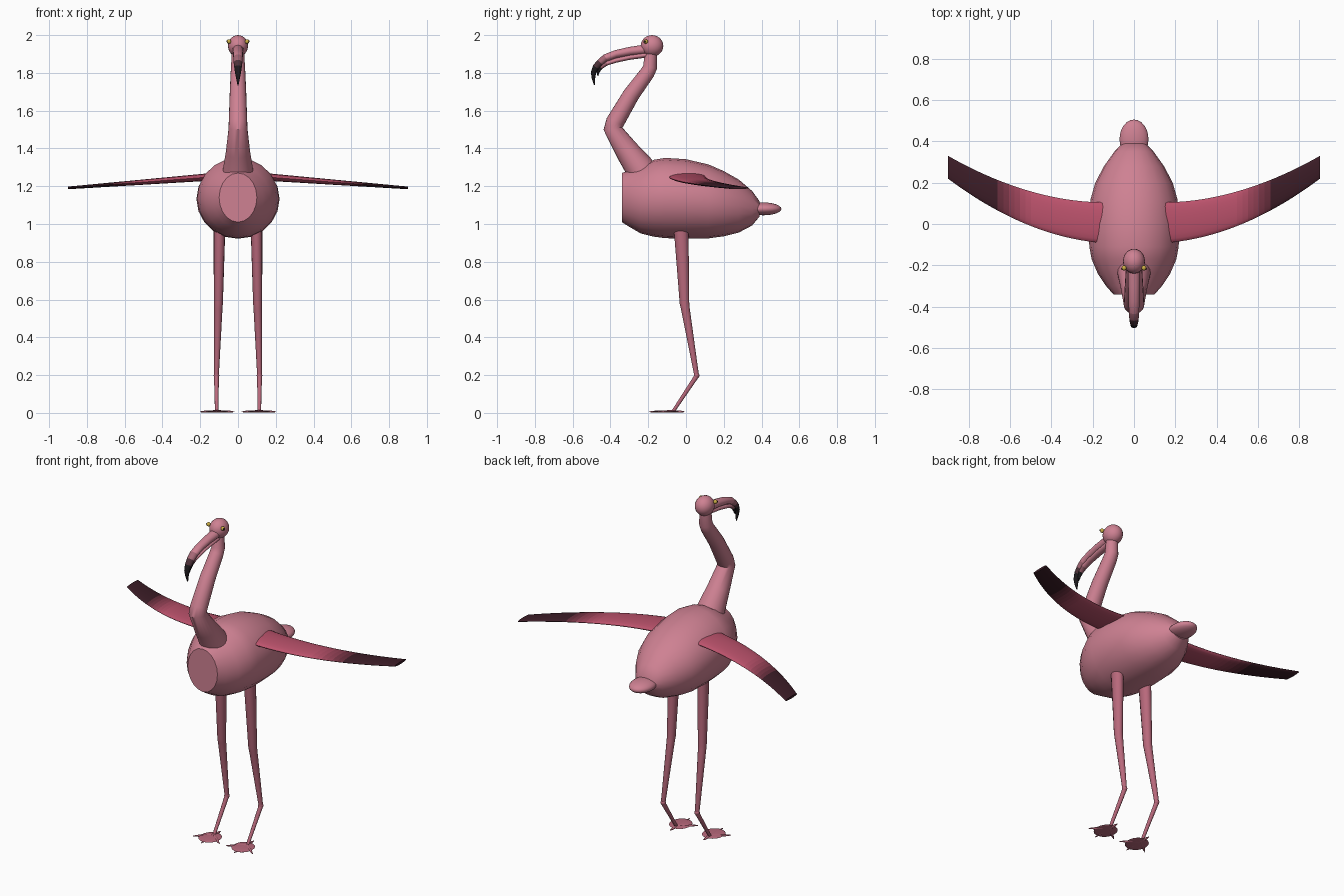
import bpy, bmesh, math
from mathutils import Vector

if "Cube" in bpy.data.objects:
    bpy.data.objects.remove(bpy.data.objects["Cube"])

PINK, ROSE, LEG = (0.62, 0.22, 0.29), (0.5, 0.085, 0.15), (0.48, 0.14, 0.2)
DARK, BLACK, GOLD = (0.045, 0.012, 0.02), (0.012, 0.01, 0.012), (0.6, 0.42, 0.06)
mats = {}


def mat(c):
    key = tuple(round(v, 3) for v in c)
    if key not in mats:
        m = bpy.data.materials.new("paint_%d" % len(mats))
        m.diffuse_color = (*key, 1)
        m.use_nodes = True
        m.node_tree.nodes["Principled BSDF"].inputs["Base Color"].default_value = m.diffuse_color
        mats[key] = m
    return mats[key]


def mix(a, b, t):
    t = min(max(t, 0), 1)
    return tuple(p + (q - p) * t for p, q in zip(a, b))


def finish(bm, name, colours, angle=40):
    bmesh.ops.recalc_face_normals(bm, faces=bm.faces)
    me = bpy.data.meshes.new(name)
    bm.to_mesh(me)
    bm.free()
    for c in colours:
        me.materials.append(mat(c))
    ob = bpy.data.objects.new(name, me)
    bpy.context.collection.objects.link(ob)
    bpy.context.view_layer.objects.active = ob
    ob.select_set(True)
    bpy.ops.object.shade_smooth_by_angle(angle=math.radians(angle))
    ob.select_set(False)
    return ob


def loft(name, rings, colour, side=(1, 0, 0), axis=None, n=20):
    """Skin elliptical rings (x, y, z, r_side, r_up); colour may be a function of a point."""
    bm = bmesh.new()
    P = [Vector(r[:3]) for r in rings]
    s = Vector(side)
    loops = []
    for i, r in enumerate(rings):
        t0 = (P[i] - P[max(i - 1, 0)]).normalized()
        t1 = (P[min(i + 1, len(P) - 1)] - P[i]).normalized()
        t = Vector(axis) if axis else (t0 + t1).normalized()
        u = t.cross(s).normalized()
        loops.append([bm.verts.new(P[i] + s * r[3] * math.cos(a) + u * r[4] * math.sin(a))
                      for a in (2 * math.pi * k / n for k in range(n))])
    cols = []
    for i in range(len(P) - 1):
        c = colour((P[i] + P[i + 1]) / 2) if callable(colour) else colour
        if c not in cols:
            cols.append(c)
        for k in range(n):
            f = bm.faces.new((loops[i][k], loops[i][(k + 1) % n],
                              loops[i + 1][(k + 1) % n], loops[i + 1][k]))
            f.material_index = cols.index(c)
    bm.faces.new(loops[0])
    bm.faces.new(loops[-1]).material_index = len(cols) - 1
    return finish(bm, name, cols)


def ball(name, loc, radii, colour, seg=24):
    bm = bmesh.new()
    bmesh.ops.create_uvsphere(bm, u_segments=seg, v_segments=seg // 2, radius=1)
    for v in bm.verts:
        v.co = Vector(loc) + Vector(p * q for p, q in zip(v.co, radii))
    return finish(bm, name, [colour])


# body: y, top z, bottom z, half width
body = [(-.34, 1.27, 1.01, .10), (-.30, 1.285, .985, .135), (-.24, 1.305, .95, .175),
        (-.17, 1.34, .933, .205), (-.11, 1.35, .925, .216), (0, 1.343, .922, .22),
        (.12, 1.315, .924, .21), (.20, 1.28, .935, .187), (.28, 1.235, .955, .145),
        (.35, 1.175, .992, .095), (.39, 1.12, 1.04, .055)]
loft("body", [(0, y, (t + b) / 2, w, (t - b) / 2) for y, t, b, w in body], PINK, axis=(0, 1, 0))
ball("tail", (0, .41, 1.08), (.07, .095, .034), PINK)

# neck and head
neck = [(-.22, 1.25, .085), (-.25, 1.305, .077), (-.31, 1.385, .064), (-.387, 1.505, .05),
        (-.375, 1.54, .049), (-.29, 1.685, .044), (-.205, 1.80, .039), (-.19, 1.83, .037),
        (-.185, 1.93, .032)]
loft("neck", [(0, y, z, r, r) for y, z, r in neck], PINK)
ball("head", (0, -.18, 1.943), (.053, .06, .057), PINK)


# beak halves with darkening hooked tips
def beak_colour(p):
    return mix(PINK, BLACK, round((1.885 - p.z) / .045, 1))


upper = [(-.21, 1.925, .03, .026), (-.30, 1.914, .028, .023), (-.37, 1.9, .026, .021),
         (-.425, 1.88, .025, .02), (-.455, 1.855, .023, .019), (-.477, 1.83, .02, .018),
         (-.49, 1.80, .016, .014), (-.49, 1.77, .01, .009), (-.484, 1.735, .003, .003)]
lower = [(-.21, 1.895, .024, .014), (-.30, 1.882, .022, .013), (-.37, 1.866, .02, .012),
         (-.42, 1.85, .018, .011), (-.45, 1.828, .014, .009), (-.465, 1.805, .009, .007),
         (-.467, 1.785, .003, .003)]
loft("upper_beak", [(0, *r) for r in upper], beak_colour, n=16)
loft("lower_beak", [(0, *r) for r in lower],
     lambda p: mix(PINK, BLACK, round((1.86 - p.z) / .04, 1)), n=16)


# wing: leading and trailing edges follow smooth sweeps
def wing_rings(s, steps=28):
    rings = []
    for i in range(steps + 1):
        t = i / steps
        lead = -.092 + .06 * t + .252 * t * t
        trail = .105 + .0 * t + .225 * t ** 1.9
        rings.append((s * (.15 + .75 * t), (lead + trail) / 2, 1.249 - .058 * t,
                      (trail - lead) / 2, .02 - .013 * t))
    return rings


def wing_colour(p):
    return mix(ROSE, DARK, round((abs(p.x) - .5) / .18, 1))


for s, label in ((-1, "right"), (1, "left")):
    loft(label + "_wing", wing_rings(s), wing_colour, side=(0, 1, 0), axis=(1, 0, 0))

    # eye with a pupil
    ball(label + "_eye", (s * .048, -.213, 1.966), (.012, .012, .012), GOLD, 16)
    ball(label + "_pupil", (s * .056, -.217, 1.967), (.006, .006, .006), BLACK, 12)

    # leg segments with joints
    leg = [(.098, -.026, .98, .031, .04), (.104, -.008, .58, .024, .026),
           (.105, -.004, .555, .023, .024), (.114, .055, .205, .013, .013),
           (.114, .053, .19, .013, .013), (.113, -.068, .008, .009, .009)]
    loft(label + "_leg", [(s * r[0], *r[1:]) for r in leg], LEG, n=14)
    ball(label + "_ankle", (s * .114, .056, .198), (.015, .015, .016), LEG, 16)

    # webbed foot and toes
    ball(label + "_web", (s * .111, -.108, .007), (.062, .07, .006), LEG)
    for k, (dx, y) in enumerate(((-.09, -.147), (0, -.195), (.09, -.147), (0, -.008))):
        a, b = Vector((s * .111, -.075, .008)), Vector((s * .111 + dx, y, .006))
        d = (b - a).normalized()
        loft("%s_toe_%d" % (label, k + 1), [(*a, .009, .007), (*a.lerp(b, .7), .007, .006),
             (*b, .002, .002)], LEG, side=d.cross(Vector((0, 0, 1))).normalized(), n=10)
